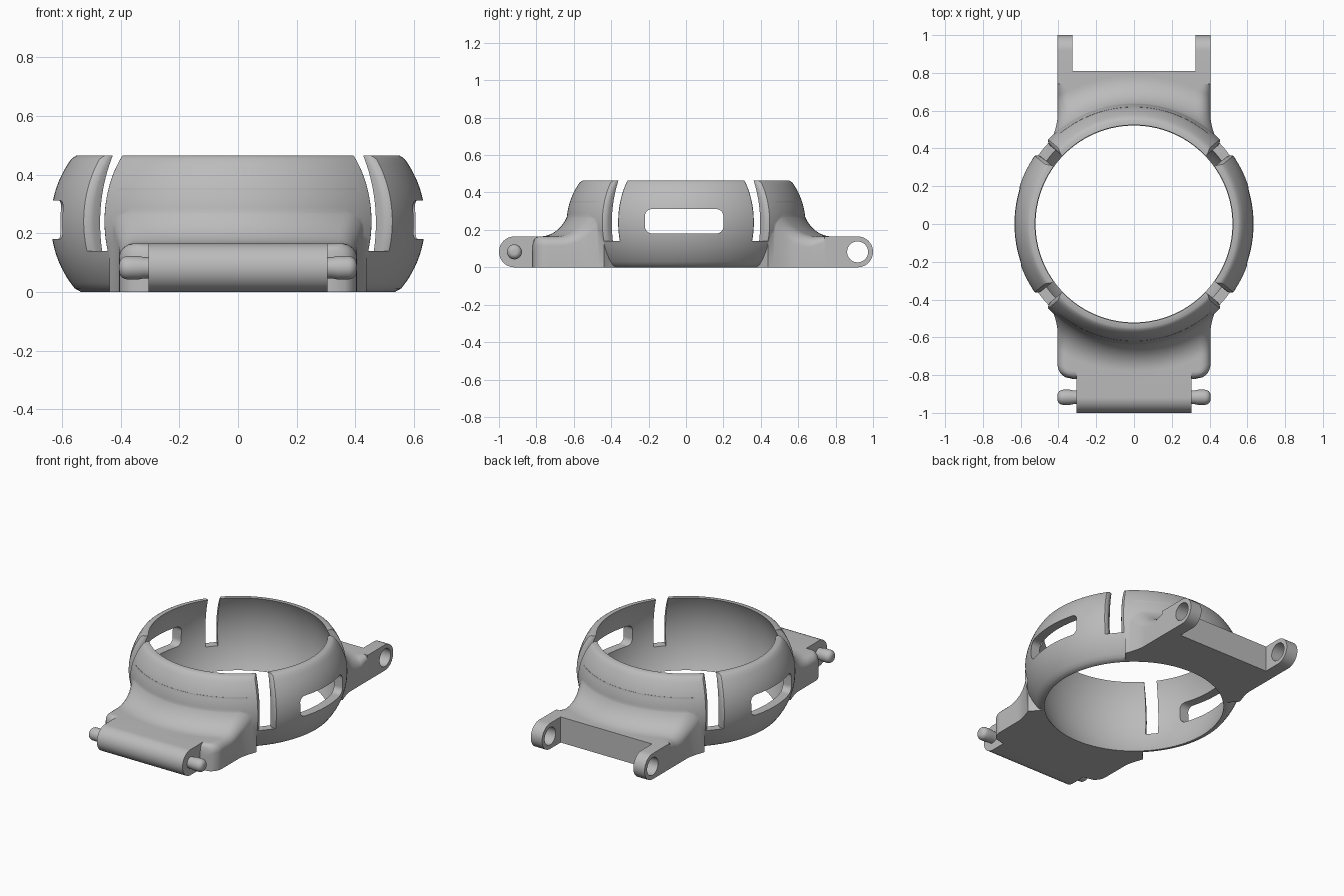
import bpy, bmesh
from math import sin, cos, pi, sqrt, radians

if "Cube" in bpy.data.objects:
    bpy.data.objects.remove(bpy.data.objects["Cube"])

grey = bpy.data.materials.new("plain_grey")
grey.use_nodes = True
grey.diffuse_color = (0.5, 0.5, 0.5, 1)
grey.node_tree.nodes["Principled BSDF"].inputs["Base Color"].default_value = grey.diffuse_color


def loft(name, loops):
    """Closed solid through equal-length loops, capped at both ends."""
    bm = bmesh.new()
    rows = [[bm.verts.new(p) for p in loop] for loop in loops]
    n = len(rows[0])
    for a, b in zip(rows, rows[1:]):
        for i in range(n):
            j = (i + 1) % n
            bm.faces.new((a[i], a[j], b[j], b[i]))
    bm.faces.new(rows[0][::-1])
    bm.faces.new(rows[-1])
    bmesh.ops.recalc_face_normals(bm, faces=bm.faces)
    mesh = bpy.data.meshes.new(name)
    bm.to_mesh(mesh)
    bm.free()
    mesh.materials.append(grey)
    obj = bpy.data.objects.new(name, mesh)
    bpy.context.collection.objects.link(obj)
    return obj


def combine(target, tool, operation):
    bpy.context.view_layer.objects.active = target
    mod = target.modifiers.new(operation, "BOOLEAN")
    mod.operation, mod.solver, mod.object = operation, "EXACT", tool
    bpy.ops.object.modifier_apply(modifier=mod.name)
    bpy.data.objects.remove(tool)


def circle(r, n):
    return [(r * cos(2 * pi * i / n), r * sin(2 * pi * i / n)) for i in range(n)]


def lathe(name, profile, n=144):
    return loft(name, [[(x, y, z) for x, y in circle(r, n)] for r, z in profile])


def prism_x(name, outline, x0, x1):
    return loft(name, [[(x, y, z) for y, z in outline] for x in (x0, x1)])


# Barrel-shaped outer wall and bore
TOP = 0.465


def outer(z):
    return 0.278 + sqrt(0.36 ** 2 - (min(z, TOP) - 0.24) ** 2)


def bore(z):
    return 0.08 + sqrt(0.25 - (z - 0.235) ** 2)


steps = [0.012 + 0.44 * i / 24 for i in range(25)]
body = lathe("watch_holder", [(0.535, 0)] + [(outer(z), z) for z in steps]
             + [(0.559, 0.46), (0.55, TOP)])

# Lugs: a fillet running around the wall and flattening into a block
H, R = 0.165, 0.0825
PIVOT = 1 - R


def quarter(d, r):
    """Drop of a rounded edge at distance d from it."""
    return r - sqrt(r * r - (r - d) ** 2) if 0 <= d < r else 0


def lug(name, side, end, front):
    columns = [sin(pi * (i / 40 - 0.5)) for i in range(41)]
    rows = [(0.5, 0.36, 0), (0.58, 0.41, 0)]
    for i in range(17):
        r = 0.78 - 0.16 * sin(pi / 2 * (1 - i / 16))
        rows.append((r, 0.405 + 0.033 * max(0, (0.70 - r) / 0.08) ** 2, 0))
    rows += [(0.78, 0.405, s / 14) for s in range(1, 15)]
    loops = []
    for r, half, s in rows:
        edge_y = 0.667 + (end - 0.667) * s
        if front and edge_y > end - 0.08:
            half = 0.325 + sqrt(max(0, 0.08 ** 2 - (edge_y - end + 0.08) ** 2))
        t = min(1, (0.78 - r) / 0.16)
        height = H + 0.19 * (1 - sqrt(1 - t * t))
        edge = 0.05 if front else 0.06 * (1 - s)
        loop = []
        for u in columns:
            x = u * half
            y = sqrt(r * r - x * x) * (1 - s) + end * s
            z = height - quarter(half - abs(x), edge)
            if front and s:
                z -= quarter(end - y, 0.04)
            loop.append((x, side * y, max(z, 0.05)))
        loop += [(half, loop[-1][1], 0), (-half, loop[0][1], 0)]
        loops.append(loop)
    return loft(name, loops)


def stadium(side, start):
    """Side outline of a block with a round end."""
    arc = [(side * (PIVOT + R * cos(a)), R + R * sin(a))
           for a in (pi * (i / 24 - 0.5) for i in range(25))]
    return [(side * start, 0)] + arc + [(side * start, H)]


combine(body, lug("front_lug", -1, 0.82, True), "UNION")
combine(body, lug("back_lug", 1, 0.81, False), "UNION")
combine(body, prism_x("hinge_barrel", stadium(-1, 0.76), -0.305, 0.305), "UNION")

# Hinge arms, with pin holes
for s in (-1, 1):
    arm = prism_x("hinge_arm", stadium(1, 0.74), s * 0.325, s * 0.405)
    hole = [(PIVOT + y, R + z) for y, z in circle(0.056, 40)]
    combine(arm, prism_x("pin_hole", hole, s * 0.2, s * 0.6), "DIFFERENCE")
    combine(body, arm, "UNION")

# Hinge pins with rounded tips
for s in (-1, 1):
    tip = [(0.375 + 0.03 * sin(a), 0.012 + 0.028 * cos(a))
           for a in (pi / 2 * i / 6 for i in range(7))]
    profile = [(0.28, 0.036), (0.32, 0.036), (0.34, 0.04)] + tip
    pin = loft("hinge_pin", [[(s * x, y - PIVOT, z + R) for y, z in circle(r, 32)]
                             for x, r in profile])
    combine(body, pin, "UNION")

# Hollow inside
levels = [-0.02 + 0.505 * i / 28 for i in range(29)]
combine(body, lathe("bore_cutter", [(bore(z), z) for z in levels]), "DIFFERENCE")

# Four spring slots with softened outer edges
W = 0.037
section = [(-0.2, 0), (-0.03, 0), (-0.018, 0.004), (-0.007, 0.013), (0.004, 0.028), (0.1, 0.03)]
for angle in (39.5, 140.5, 219.5, 320.5):
    c, k = cos(radians(angle)), sin(radians(angle))
    loops = []
    for i in range(21):
        z = 0.14 + 0.36 * i / 20
        half = [(outer(z) + d, W + w) for d, w in section]
        flat = half + [(r, -w) for r, w in reversed(half)]
        loops.append([(r * c - w * k, r * k + w * c, z) for r, w in flat])
    combine(body, loft("slot_cutter", loops), "DIFFERENCE")

# Rounded side windows
window = []
for q, (sy, sz) in enumerate([(1, 1), (-1, 1), (-1, -1), (1, -1)]):
    for i in range(9):
        a = pi / 2 * (q + i / 8)
        window.append((-0.01 + sy * 0.172 + 0.038 * cos(a), 0.246 + sz * 0.027 + 0.038 * sin(a)))
combine(body, prism_x("window_cutter", window, -0.8, 0.8), "DIFFERENCE")

# Smooth shading with sharp edges kept
bpy.ops.object.select_all(action="DESELECT")
body.select_set(True)
bpy.context.view_layer.objects.active = body
bpy.ops.object.shade_smooth_by_angle(angle=radians(32))
